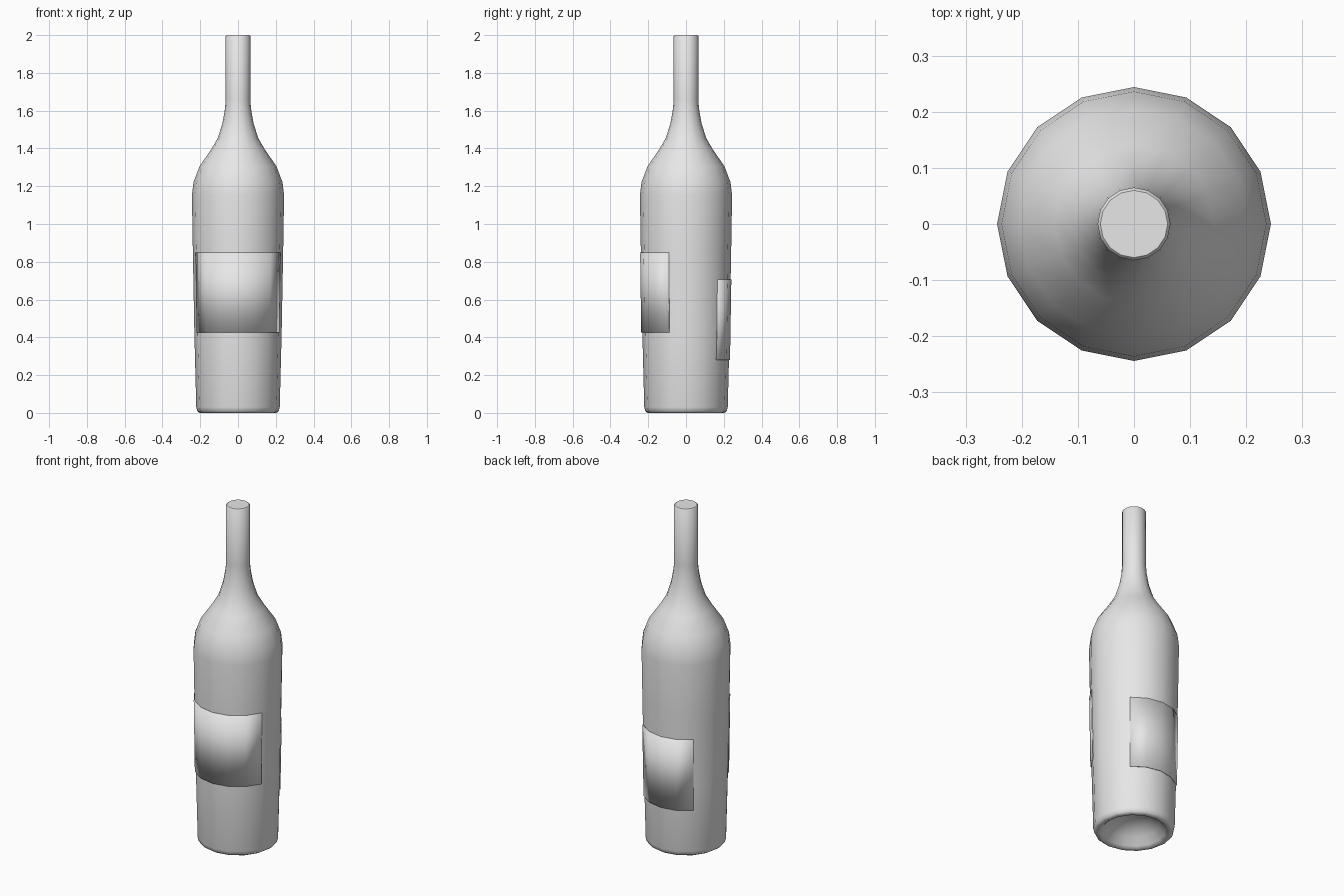
import bpy
import math

SIDES = 16

cube = bpy.data.objects.get("Cube")
if cube:
    bpy.data.objects.remove(cube, do_unlink=True)

# One plain grey for everything
grey = bpy.data.materials.new("plain grey")
grey.use_nodes = True
colour = (0.8, 0.8, 0.8, 1)
grey.diffuse_color = colour
for node in grey.node_tree.nodes:
    if node.type == 'BSDF_PRINCIPLED':
        node.inputs["Base Color"].default_value = colour


def lathe(name, profile, first, steps, closed):
    """Sweep a (radius, height) profile around z, from side number first over steps sides."""
    columns = steps if closed else steps + 1
    count = len(profile)
    verts, faces = [], []
    for c in range(columns):
        a = math.tau * (first + c) / SIDES
        verts += [(r * math.cos(a), r * math.sin(a), z) for r, z in profile]
    for c in range(steps):
        here, there = c * count, (c + 1) % columns * count
        for k in range(count - 1):
            faces.append((here + k, there + k, there + k + 1, here + k + 1))
    if closed:
        faces.append([c * count + count - 1 for c in range(columns)])
        faces.append([c * count for c in reversed(range(columns))])
    mesh = bpy.data.meshes.new(name)
    mesh.from_pydata(verts, [], faces)
    mesh.materials.append(grey)
    obj = bpy.data.objects.new(name, mesh)
    bpy.context.collection.objects.link(obj)
    return obj


def smooth(obj):
    bpy.ops.object.select_all(action='DESELECT')
    obj.select_set(True)
    bpy.context.view_layer.objects.active = obj
    bpy.ops.object.shade_smooth_by_angle(angle=math.radians(45))


# Bottle: hollowed base, tapered body, shoulder, neck and closed mouth
bottle_profile = [
    (0.03, 0.1), (0.09, 0.085), (0.14, 0.05), (0.172, 0.012),
    (0.185, 0.001), (0.203, 0.0), (0.215, 0.008), (0.221, 0.03),
    (0.231, 0.42), (0.239, 0.85), (0.244, 1.15), (0.236, 1.22),
    (0.204, 1.305), (0.142, 1.395), (0.107, 1.455), (0.082, 1.535),
    (0.069, 1.61), (0.065, 1.66), (0.065, 1.995), (0.06, 2.0),
]
smooth(lathe("bottle", bottle_profile, 0, SIDES, True))

# Labels: thin curved plates on the front and back
for name, profile, first, steps in (
    ("front_label", [(0.237, 0.425), (0.243, 0.85)], 9, 6),
    ("back_label", [(0.233, 0.28), (0.24, 0.705)], 2, 4),
):
    label = lathe(name, profile, first, steps, False)
    thickness = label.modifiers.new("thickness", 'SOLIDIFY')
    thickness.thickness = 0.008
    thickness.offset = -1
    smooth(label)
